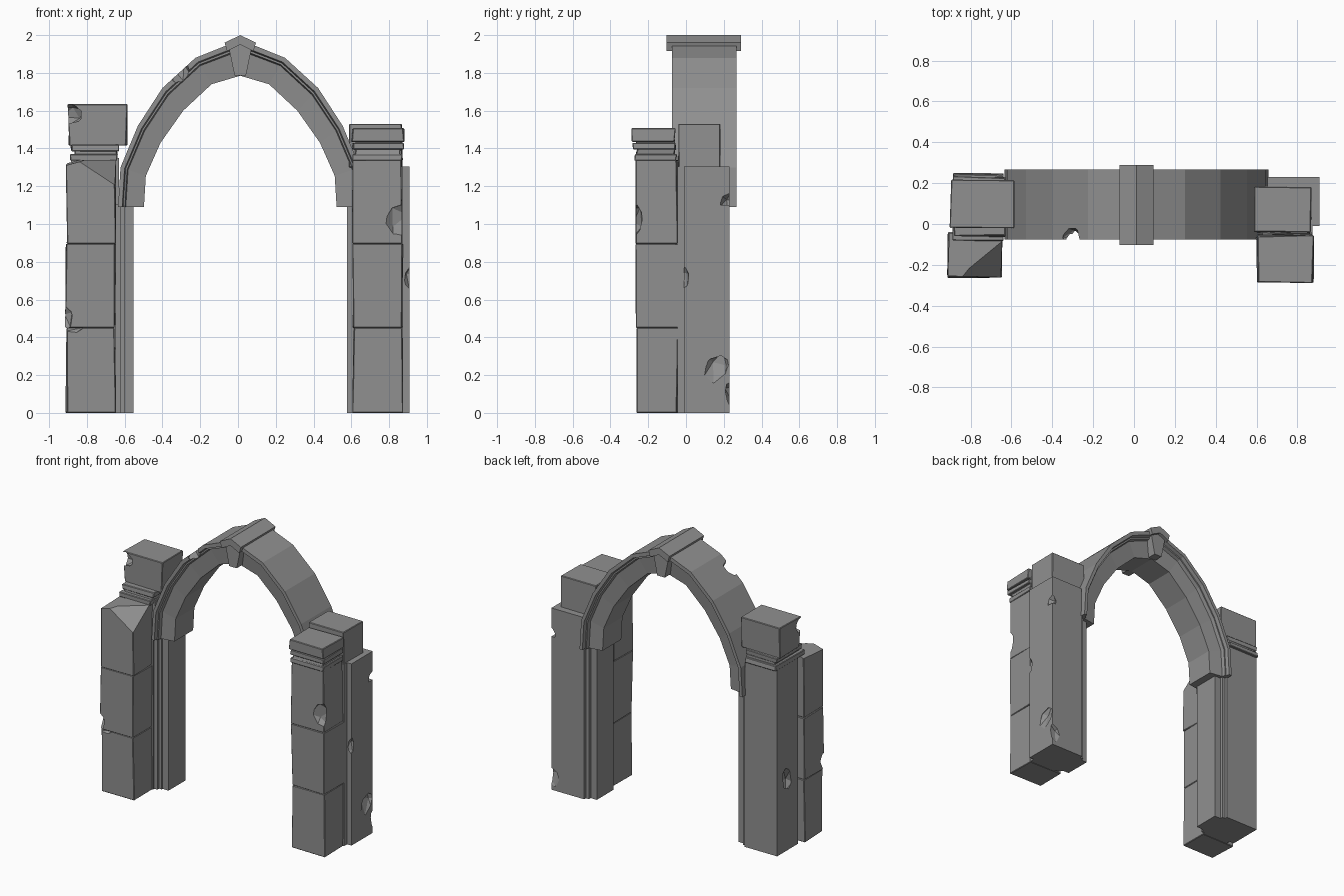
import bpy, bmesh, random
from mathutils import Vector, Matrix, Euler

if "Cube" in bpy.data.objects:
    bpy.data.objects.remove(bpy.data.objects["Cube"])

random.seed(4)
CX = 0.012  # symmetry axis of the arch
stone = bpy.data.materials.new("dark_stone")
stone.diffuse_color = (0.28, 0.28, 0.28, 1)
stone.use_nodes = True
stone.node_tree.nodes["Principled BSDF"].inputs["Base Color"].default_value = stone.diffuse_color


def finish(name, bm):
    bmesh.ops.recalc_face_normals(bm, faces=bm.faces)
    me = bpy.data.meshes.new(name)
    bm.to_mesh(me)
    bm.free()
    me.materials.append(stone)
    ob = bpy.data.objects.new(name, me)
    bpy.context.collection.objects.link(ob)
    return ob


def block(name, x0, x1, y0, y1, z0, z1, jit=0.006, bev=0.004, cuts=()):
    """Slightly irregular stone block with worn edges; cuts are break planes through 3 points."""
    bm = bmesh.new()
    bmesh.ops.create_cube(bm, size=1)
    for v in bm.verts:
        c = v.co
        v.co = Vector(((x0 + x1) / 2 + c.x * (x1 - x0), (y0 + y1) / 2 + c.y * (y1 - y0),
                       (z0 + z1) / 2 + c.z * (z1 - z0)))
        v.co.x += random.uniform(-jit, jit)
        v.co.y += random.uniform(-jit, jit)
    bmesh.ops.bevel(bm, geom=bm.edges[:], offset=bev, segments=1, affect='EDGES')
    for a, b, c in cuts:
        a, b, c = Vector(a), Vector(b), Vector(c)
        no = (b - a).cross(c - a).normalized()
        if no.z < 0:
            no = -no
        res = bmesh.ops.bisect_plane(bm, geom=bm.verts[:] + bm.edges[:] + bm.faces[:],
                                     plane_co=a, plane_no=no, clear_outer=True)
        rim = [e for e in res['geom_cut'] if isinstance(e, bmesh.types.BMEdge)]
        bmesh.ops.contextual_create(bm, geom=rim)
    return finish(name, bm)


def prism(name, pts, axis, a, b):
    """Extrude a 2D outline along z (points x,y) or y (points x,z)."""
    bm = bmesh.new()
    place = (lambda p, t: (p[0], p[1], t)) if axis == 'z' else (lambda p, t: (p[0], t, p[1]))
    lo = [bm.verts.new(place(p, a)) for p in pts]
    hi = [bm.verts.new(place(p, b)) for p in pts]
    bm.faces.new(lo)
    bm.faces.new(hi[::-1])
    n = len(pts)
    for i in range(n):
        j = (i + 1) % n
        bm.faces.new((lo[i], lo[j], hi[j], hi[i]))
    return finish(name, bm)


def chip(ob, *chips):
    """Knock faceted chips (centre, size) out of a stone."""
    cutters = []
    for loc, size in chips:
        bm = bmesh.new()
        bmesh.ops.create_icosphere(bm, subdivisions=1, radius=1)
        rot = Euler([random.uniform(-0.4, 0.4) for _ in range(3)]).to_matrix().to_4x4()
        bmesh.ops.transform(bm, verts=bm.verts, matrix=Matrix.Translation(loc) @ rot @ Matrix.Diagonal((*size, 1)))
        cut = finish("chip_cutter", bm)
        cut.hide_render = True
        cutters.append(cut)
        mod = ob.modifiers.new("chip", 'BOOLEAN')
        mod.operation, mod.solver, mod.object = 'DIFFERENCE', 'EXACT', cut
    dg = bpy.context.evaluated_depsgraph_get()
    me = bpy.data.meshes.new_from_object(ob.evaluated_get(dg))
    ob.modifiers.clear()
    ob.data = me
    for cut in cutters:
        bpy.data.objects.remove(cut)


# Back piers with stepped inner corners; upper core rises behind the arch feet
core = [(-0.85, -0.045), (-0.63, -0.045), (-0.63, 0.23), (-0.885, 0.23), (-0.885, -0.01), (-0.85, -0.01)]
section = [(-0.85, -0.045), (-0.645, -0.045), (-0.645, -0.03), (-0.62, -0.03), (-0.62, -0.01),
           (-0.6, -0.01), (-0.6, 0.0), (-0.552, 0.0), (-0.552, 0.19), (-0.6, 0.19),
           (-0.6, 0.21), (-0.625, 0.21), (-0.625, 0.23), (-0.885, 0.23), (-0.885, -0.01), (-0.85, -0.01)]


def pier(name, top, flip):
    outline = [[(2 * CX - x if flip else x, y) for x, y in pts] for pts in (section, core)]
    return prism(name, outline[0], 'z', 0, 1.1), prism(name + "_upper", outline[1], 'z', 1.1, top)


left_pier, left_upper = pier("left_pier", 1.35, False)
right_pier, right_upper = pier("right_pier", 1.305, True)
chip(left_pier, ((-0.89, 0.12, 0.52), (0.05, 0.05, 0.11)))
chip(right_pier, ((0.92, 0.16, 0.22), (0.035, 0.07, 0.12)), ((0.91, 0.25, 0.08), (0.08, 0.04, 0.1)),
     ((0.91, -0.02, 0.71), (0.035, 0.04, 0.07)))
chip(right_upper, ((0.92, 0.22, 1.11), (0.05, 0.045, 0.06)))

# Front buttress stones, three per side; the top left one is broken off at a slant
LEVELS = [0, 0.45, 0.895, 1.34]
BREAKS = [((-0.86, -0.26, 1.34), (-0.64, -0.26, 1.20), (-0.64, -0.08, 1.34)),
          ((-0.91, -0.26, 1.31), (-0.80, -0.26, 1.34), (-0.91, -0.04, 1.32))]
lefts, rights = [], []
for i in range(3):
    z0, z1 = LEVELS[i], LEVELS[i + 1]
    lefts.append(block(f"left_buttress_{i + 1}", -0.91, -0.65, -0.26, -0.045, z0, z1, cuts=BREAKS if i == 2 else ()))
    rights.append(block(f"right_buttress_{i + 1}", 0.61, 0.87, -0.262, -0.045, z0, z1))
chip(lefts[0], ((-0.88, -0.275, 0.46), (0.09, 0.035, 0.05)))
chip(lefts[1], ((-0.92, -0.27, 0.50), (0.05, 0.05, 0.08)))
chip(rights[2], ((0.86, -0.275, 1.02), (0.09, 0.05, 0.1)))

# Left capital: stepped neck and top stone
block("left_neck_lower", -0.885, -0.635, -0.08, 0.245, 1.335, 1.37)
block("left_neck_middle", -0.87, -0.64, -0.055, 0.225, 1.365, 1.39)
block("left_neck_upper", -0.885, -0.635, -0.06, 0.23, 1.385, 1.42)
left_cap = block("left_cap", -0.898, -0.59, -0.015, 0.212, 1.415, 1.635)
chip(left_cap, ((-0.89, -0.01, 1.58), (0.09, 0.05, 0.06)))

# Right capital on the buttress and block behind it
block("right_neck_lower", 0.608, 0.872, -0.275, -0.05, 1.335, 1.37)
block("right_neck_middle", 0.62, 0.86, -0.262, -0.06, 1.365, 1.40)
block("right_neck_upper", 0.608, 0.875, -0.28, -0.055, 1.395, 1.43)
block("right_cap", 0.604, 0.878, -0.287, -0.06, 1.435, 1.507)
block("right_cap_core", 0.62, 0.86, -0.265, -0.06, 1.42, 1.45)
block("right_back_block", 0.59, 0.868, -0.04, 0.182, 1.30, 1.53, jit=0.003)

# Pointed arch: outer/inner rib stations, swept with a stepped moulding
half = [((-0.635, 1.09), (-0.498, 1.09)), ((-0.622, 1.30), (-0.488, 1.255)), ((-0.53, 1.52), (-0.41, 1.43)),
        ((-0.40, 1.72), (-0.29, 1.60)), ((-0.225, 1.88), (-0.14, 1.74))]
stations = half + [((CX, 1.975), (CX, 1.785))] + [
    ((2 * CX - o[0], o[1]), (2 * CX - i[0], i[1])) for o, i in reversed(half)]
front = [(0, -0.075), (0.16, -0.075), (0.2, -0.05), (0.26, -0.05), (0.3, -0.025), (1, -0.01)]
MID = 0.096
rib = front + [(t, 2 * MID - y) for t, y in reversed(front)]
bm = bmesh.new()
rings = []
for o, i in stations:
    o, i = Vector(o), Vector(i)
    ring = []
    for t, y in rib:
        p = o.lerp(i, t)
        ring.append(bm.verts.new((p.x, y, p.y)))
    rings.append(ring)
n = len(rib)
for a, b in zip(rings, rings[1:]):
    for k in range(n):
        bm.faces.new((a[k], a[(k + 1) % n], b[(k + 1) % n], b[k]))
bm.faces.new(rings[0])
bm.faces.new(rings[-1][::-1])
arch = finish("arch", bm)
chip(arch, ((-0.31, -0.07, 1.81), (0.06, 0.06, 0.09)))

# Keystone: tapered wedge with gabled cap
prism("keystone", [(CX - 0.06, 1.93), (CX, 1.96), (CX + 0.06, 1.93), (CX + 0.03, 1.785), (CX - 0.03, 1.785)],
      'y', -0.075, 0.267)
prism("keystone_cap", [(CX - 0.083, 1.96), (CX, 2.0), (CX + 0.083, 1.96), (CX + 0.07, 1.915), (CX, 1.95),
                       (CX - 0.07, 1.915)], 'y', -0.103, 0.29)
